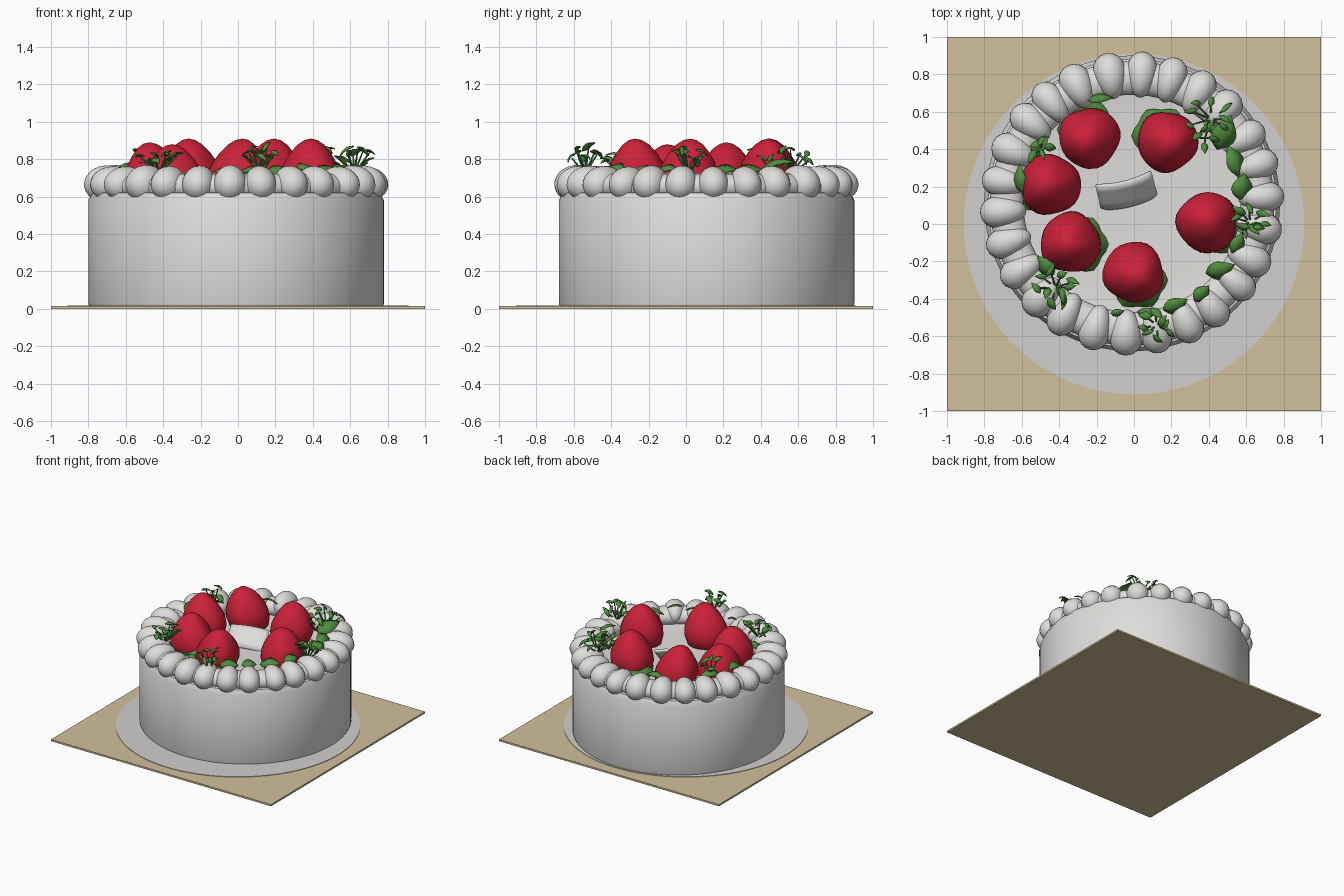
import bpy, bmesh, math, random
from math import sin, cos, pi, tau
from mathutils import Vector, Matrix

random.seed(4)
if "Cube" in bpy.data.objects:
    bpy.data.objects.remove(bpy.data.objects["Cube"])

CX, CY = -0.01, 0.11          # cake centre on the board
FLOOR = 0.60                  # cream surface inside the piped ring


def material(name, rgb):
    m = bpy.data.materials.new(name)
    m.use_nodes = True
    m.diffuse_color = (*rgb, 1)
    m.node_tree.nodes["Principled BSDF"].inputs["Base Color"].default_value = (*rgb, 1)
    return m


CREAM = material("cream white", (0.74, 0.73, 0.71))
PAPER = material("board circle grey", (0.64, 0.63, 0.62))
TAN = material("board tan", (0.64, 0.53, 0.33))
RED = material("berry red", (0.60, 0.015, 0.04))
GREEN = material("leaf green", (0.08, 0.27, 0.05))


def finish(name, bm, mat, smooth=True):
    bmesh.ops.recalc_face_normals(bm, faces=bm.faces)
    me = bpy.data.meshes.new(name)
    bm.to_mesh(me)
    bm.free()
    me.materials.append(mat)
    ob = bpy.data.objects.new(name, me)
    bpy.context.collection.objects.link(ob)
    if smooth:
        bpy.ops.object.select_all(action='DESELECT')
        ob.select_set(True)
        bpy.context.view_layer.objects.active = ob
        bpy.ops.object.shade_smooth_by_angle(angle=math.radians(40))
    return ob


def lathe(profile, segs):
    """Revolve (radius, height) points about z."""
    bm = bmesh.new()
    vs = [bm.verts.new((r, 0, z)) for r, z in profile]
    es = [bm.edges.new(p) for p in zip(vs, vs[1:])]
    bmesh.ops.spin(bm, geom=vs + es, cent=(0, 0, 0), axis=(0, 0, 1),
                   angle=tau, steps=segs, use_duplicate=False)
    bmesh.ops.remove_doubles(bm, verts=bm.verts, dist=1e-4)
    return bm


# Square board with a pale printed circle
bm = bmesh.new()
bmesh.ops.create_cube(bm, size=1, matrix=Matrix.Translation((0, 0, 0.007)) @ Matrix.Diagonal((2, 2, 0.014, 1)))
finish("board", bm, TAN, False)
bm = lathe([(0, 0.012), (0.91, 0.012), (0.91, 0.018), (0, 0.018)], 96)
finish("board_circle", bm, PAPER, False)

# Cake drum
bm = lathe([(0, 0.015), (0.785, 0.015), (0.79, 0.03), (0.79, 0.58), (0.77, 0.62),
            (0.70, 0.63), (0.60, FLOOR + 0.01), (0.5, FLOOR), (0, FLOOR)], 96)
bm.transform(Matrix.Translation((CX, CY, 0)))
finish("cake_body", bm, CREAM)

# Piped cream ring: a core with teardrop dollops all round
core = [(0.67 + 0.09 * cos(a), 0.655 + 0.07 * sin(a)) for a in (tau * i / 16 for i in range(17))]
bm = lathe(core, 80)
bm.transform(Matrix.Translation((CX, CY, 0)))
finish("cream_ring_core", bm, CREAM)

bm = bmesh.new()
COUNT = 26
for i in range(COUNT):
    ang = tau * (i + 0.25) / COUNT + random.uniform(-0.02, 0.02)
    size = random.uniform(0.95, 1.06)
    new = bmesh.ops.create_uvsphere(bm, u_segments=20, v_segments=12, radius=1)["verts"]
    for v in new:
        taper = 0.84 + 0.16 * v.co.x          # narrower towards the middle
        v.co = Vector((v.co.x * 0.125, v.co.y * 0.1 * taper * size,
                       v.co.z * 0.1 * size * (0.95 + 0.05 * v.co.x)))
    bmesh.ops.transform(bm, verts=new, matrix=Matrix.Translation((CX, CY, 0.67))
                        @ Matrix.Rotation(ang, 4, 'Z') @ Matrix.Translation((0.69, 0, 0))
                        @ Matrix.Rotation(0.12, 4, 'Y'))
finish("cream_dollops", bm, CREAM)

# Strawberries: x, y, tip height, tip lean x, tip lean y, direction of the visible leaf cap
BERRIES = [(-0.24, 0.46, 0.91, -0.04, -0.02, 1.8), (0.18, 0.44, 0.91, 0.02, 0.0, 2.4),
           (-0.45, 0.21, 0.89, -0.04, 0.01, 3.0), (-0.34, -0.10, 0.88, -0.02, 0.0, -0.2),
           (0.0, -0.26, 0.91, 0.04, -0.02, -1.1), (0.39, 0.01, 0.91, 0.0, 0.02, -0.5)]
BERRY = [(0, 0), (0.10, 0.01), (0.145, 0.05), (0.162, 0.11), (0.158, 0.165), (0.138, 0.22),
         (0.108, 0.27), (0.072, 0.313), (0.035, 0.338), (0, 0.346)]
for n, (x, y, top, lx, ly, cap) in enumerate(BERRIES):
    bm = lathe(BERRY, 28)
    base = top - 0.346
    for v in bm.verts:
        a = math.atan2(v.co.y, v.co.x)
        lump = 1 + 0.035 * sin(3 * a + n) + 0.02 * sin(5 * a + 2 * n + 12 * v.co.z)
        t = v.co.z / 0.346 - 0.4
        v.co = Vector((v.co.x * lump + lx * t + x, v.co.y * lump + ly * t + y, v.co.z + base))
    finish(f"strawberry_{n + 1}", bm, RED)

    # Jagged leaf cap peeking out from under the berry
    bm = lathe([(0, -0.02), (0.145, -0.015), (0.15, 0.01), (0.10, 0.07), (0, 0.08)], 24)
    for v in bm.verts:
        a = math.atan2(v.co.y, v.co.x)
        k = 1 + 0.07 * cos(6 * a)
        v.co = Vector((v.co.x * k + x + 0.045 * cos(cap), v.co.y * k + y + 0.045 * sin(cap), v.co.z + 0.615))
    finish(f"berry_cap_{n + 1}", bm, GREEN)


def add_leaf(bm, loc, heading, length, width, pitch=0.0, roll=0.0):
    """A pointed, creased and arched leaf, centred on loc."""
    rows = 6
    m = (Matrix.Translation(loc) @ Matrix.Rotation(heading, 4, 'Z')
         @ Matrix.Rotation(-pitch, 4, 'Y') @ Matrix.Rotation(roll, 4, 'X'))
    grid = []
    for i in range(rows + 1):
        t = i / rows
        w = width * 0.5 * (sin(pi * t ** 0.8) + 0.04)
        arch = 0.18 * length * sin(pi * t)
        grid.append([bm.verts.new(m @ Vector(((t - 0.5) * length, s * w, arch - 0.25 * w * abs(s))))
                     for s in (-1, 0, 1)])
    for a, b in zip(grid, grid[1:]):
        for j in range(2):
            bm.faces.new((a[j], a[j + 1], b[j + 1], b[j]))


def solid_leaves(name, bm):
    ob = finish(name, bm, GREEN)
    mod = ob.modifiers.new("thickness", 'SOLIDIFY')
    mod.thickness = 0.006
    mod.offset = 0


# Leaves lying on the inner slope of the ring: x, y, heading, length, width
LEAVES = [(0.48, 0.49, 1.2, 0.20, 0.13), (0.53, 0.34, 1.9, 0.17, 0.10), (0.575, 0.20, 1.4, 0.14, 0.12),
          (0.46, -0.24, 0.3, 0.16, 0.10), (0.36, -0.37, 0.8, 0.11, 0.09), (0.22, -0.43, 0.4, 0.14, 0.09),
          (0.08, -0.47, 0.0, 0.13, 0.06), (-0.09, -0.47, 0.2, 0.07, 0.04), (0.55, -0.10, 1.1, 0.12, 0.08),
          (-0.60, 0.24, 1.7, 0.16, 0.07), (-0.50, 0.41, 0.9, 0.14, 0.07), (-0.18, 0.665, 0.1, 0.13, 0.05),
          (-0.47, -0.22, 2.3, 0.13, 0.09)]
bm = bmesh.new()
for x, y, heading, length, width in LEAVES:
    out = math.atan2(y - CY, x - CX)
    r = math.hypot(x - CX, y - CY)
    z = 0.685 + 0.085 * min(1, max(0, (r - 0.53) / 0.1))
    add_leaf(bm, (x, y, z), heading, length, width, 0.25 * cos(heading - out), 0.45 * sin(heading - out))
solid_leaves("ring_leaves", bm)

# Curly sprigs: x, y, spread, top height, leaf count
SPRIGS = [(0.41, 0.56, 0.12, 0.87, 9), (0.62, 0.01, 0.09, 0.87, 9), (-0.42, -0.34, 0.11, 0.85, 10),
          (0.12, -0.54, 0.09, 0.89, 8), (-0.50, 0.40, 0.06, 0.87, 5), (0.38, 0.46, 0.06, 0.83, 4)]
leaves, stems = bmesh.new(), bmesh.new()
for x, y, spread, top, count in SPRIGS:
    root = Vector((x, y, 0.72))
    for i in range(count):
        a = tau * i / count + random.uniform(-0.3, 0.3)
        d = spread * random.uniform(0.45, 1)
        tip = Vector((x + d * cos(a), y + d * sin(a), random.uniform(0.77, top - 0.02)))
        add_leaf(leaves, tip, a + random.uniform(-0.9, 0.9), random.uniform(0.06, 0.095),
                 random.uniform(0.025, 0.045), random.uniform(-0.7, 0.6), random.uniform(-0.6, 0.6))
        axis = tip - root
        bmesh.ops.create_cone(stems, segments=6, radius1=0.007, radius2=0.004, depth=axis.length, cap_ends=True,
                              matrix=Matrix.Translation((root + tip) / 2)
                              @ axis.to_track_quat('Z', 'Y').to_matrix().to_4x4())
solid_leaves("sprig_leaves", leaves)
finish("sprig_stems", stems, GREEN)

# Curved blank plaque leaning back in the middle
bm = bmesh.new()
bmesh.ops.create_grid(bm, x_segments=12, y_segments=4, size=0.5)
for v in bm.verts:
    v.co = Vector((v.co.x * 0.31, v.co.y * 0.18, -0.03 * (2 * v.co.x) ** 2))
bm.transform(Matrix.Translation((-0.035, 0.155, 0.675)) @ Matrix.Rotation(0.24, 4, 'Z')
             @ Matrix.Rotation(0.75, 4, 'X'))
plaque = finish("plaque", bm, CREAM)
mod = plaque.modifiers.new("thickness", 'SOLIDIFY')
mod.thickness = 0.018
